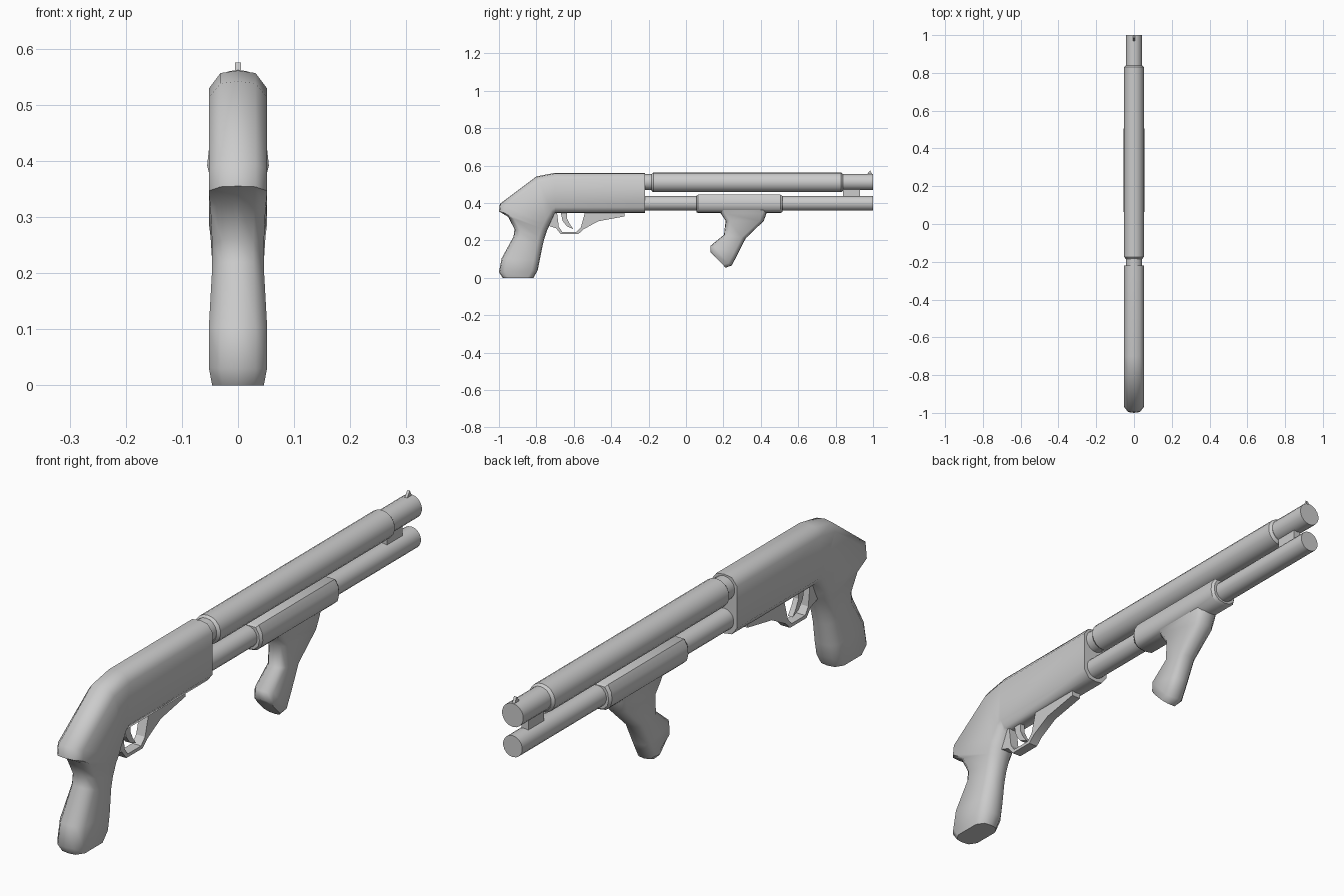
import bpy, bmesh, math
from mathutils import Vector

if "Cube" in bpy.data.objects:
    bpy.data.objects.remove(bpy.data.objects["Cube"])


def finish(name, rings, angle=40):
    """Skin a list of equal-length closed rings and cap both ends."""
    bm = bmesh.new()
    vs = [[bm.verts.new(p) for p in ring] for ring in rings]
    n = len(vs[0])
    for a, b in zip(vs, vs[1:]):
        for i in range(n):
            j = (i + 1) % n
            bm.faces.new((a[i], a[j], b[j], b[i]))
    bm.faces.new(vs[0][::-1])
    bm.faces.new(vs[-1])
    bmesh.ops.recalc_face_normals(bm, faces=bm.faces)
    me = bpy.data.meshes.new(name)
    bm.to_mesh(me)
    bm.free()
    ob = bpy.data.objects.new(name, me)
    bpy.context.collection.objects.link(ob)
    bpy.ops.object.select_all(action='DESELECT')
    ob.select_set(True)
    bpy.context.view_layer.objects.active = ob
    bpy.ops.object.shade_smooth_by_angle(angle=math.radians(angle))
    return ob


def loft(name, stations, c):
    """Stations: (back y, back z, front y, front z, half width); c = edge rounding."""
    rings = []
    for y0, z0, y1, z1, w in stations:
        a, b = Vector((0, y0, z0)), Vector((0, y1, z1))
        d = (b - a).normalized()
        L = (b - a).length
        half = [(0, 0), (.6 * w, .14 * c), (w, c), (w, L - c), (.6 * w, L - .14 * c), (0, L)]
        pts = half + [(-x, s) for x, s in half[-2:0:-1]]
        rings.append([a + d * s + Vector((x, 0, 0)) for x, s in pts])
    return finish(name, rings, 50)


def lathe(name, z, profile, sides=18):
    """Round tube along y; profile: (y, radius)."""
    rings = [[(r * math.sin(t), y, z + r * math.cos(t))
              for t in (2 * math.pi * i / sides for i in range(sides))]
             for y, r in profile]
    return finish(name, rings, 35)


def plate(name, profile, w):
    """Side profile (y, z) extruded to half width w."""
    return finish(name, [[(x, y, z) for y, z in profile] for x in (-w, w)], 20)


# Receiver flowing into the rear pistol grip
loft("receiver_and_grip", [
    (-.22, .561, -.22, .345, .052),
    (-.70, .561, -.70, .345, .052),
    (-.80, .542, -.705, .335, .052),
    (-.995, .395, -.72, .30, .052),
    (-1.0, .355, -.73, .28, .052),
    (-.95, .325, -.742, .255, .049),
    (-.917, .26, -.757, .21, .046),
    (-.922, .22, -.767, .17, .046),
    (-.985, .105, -.783, .09, .052),
    (-1.0, .03, -.793, .04, .052),
    (-.98, .0, -.815, .0, .046)], .032)

# Barrel, its outer sleeve, and the tube below
lathe("barrel", .512, [(-.23, .043), (1.0, .043)])
lathe("barrel_sleeve", .51, [(-.185, .044), (-.175, .0525), (.83, .0525), (.84, .044)])
lathe("magazine_tube", .398, [(-.23, .039), (1.0, .039)])
plate("barrel_bracket", [(.84, .42), (.93, .42), (.93, .485), (.84, .485)], .014)

# Front sight wedge
plate("front_sight", [(.965, .55), (1.0, .55), (.993, .558), (.985, .575)], .005)

# Sliding fore-end with chamfered ends
half = [(0, .345), (.03, .350), (.049, .367), (.055, .392), (.052, .42), (.038, .444)]
section = half + [(-x, z) for x, z in half[:0:-1]]
finish("fore_end", [[(x * k, y, .397 + (z - .397) * k) for x, z in section]
                    for y, k in ((.055, .87), (.065, 1), (.505, 1), (.515, .87))], 35)

# Slanted front grip
loft("fore_grip", [
    (.17, .37, .44, .37, .043),
    (.185, .345, .43, .343, .043),
    (.212, .305, .415, .303, .040),
    (.203, .23, .32, .212, .036),
    (.13, .17, .278, .13, .038),
    (.13, .138, .245, .066, .038),
    (.142, .125, .212, .054, .032)], .022)

# Trigger guard and trigger
plate("trigger_guard", [
    (-.33, .35), (-.33, .328), (-.47, .302), (-.55, .258), (-.575, .234), (-.67, .234),
    (-.695, .265), (-.74, .28), (-.71, .35), (-.69, .35), (-.68, .272), (-.662, .246),
    (-.585, .246), (-.562, .27), (-.54, .35)], .018)
plate("trigger", [
    (-.67, .35), (-.66, .305), (-.637, .275), (-.602, .26), (-.622, .288),
    (-.635, .315), (-.635, .35)], .01)
